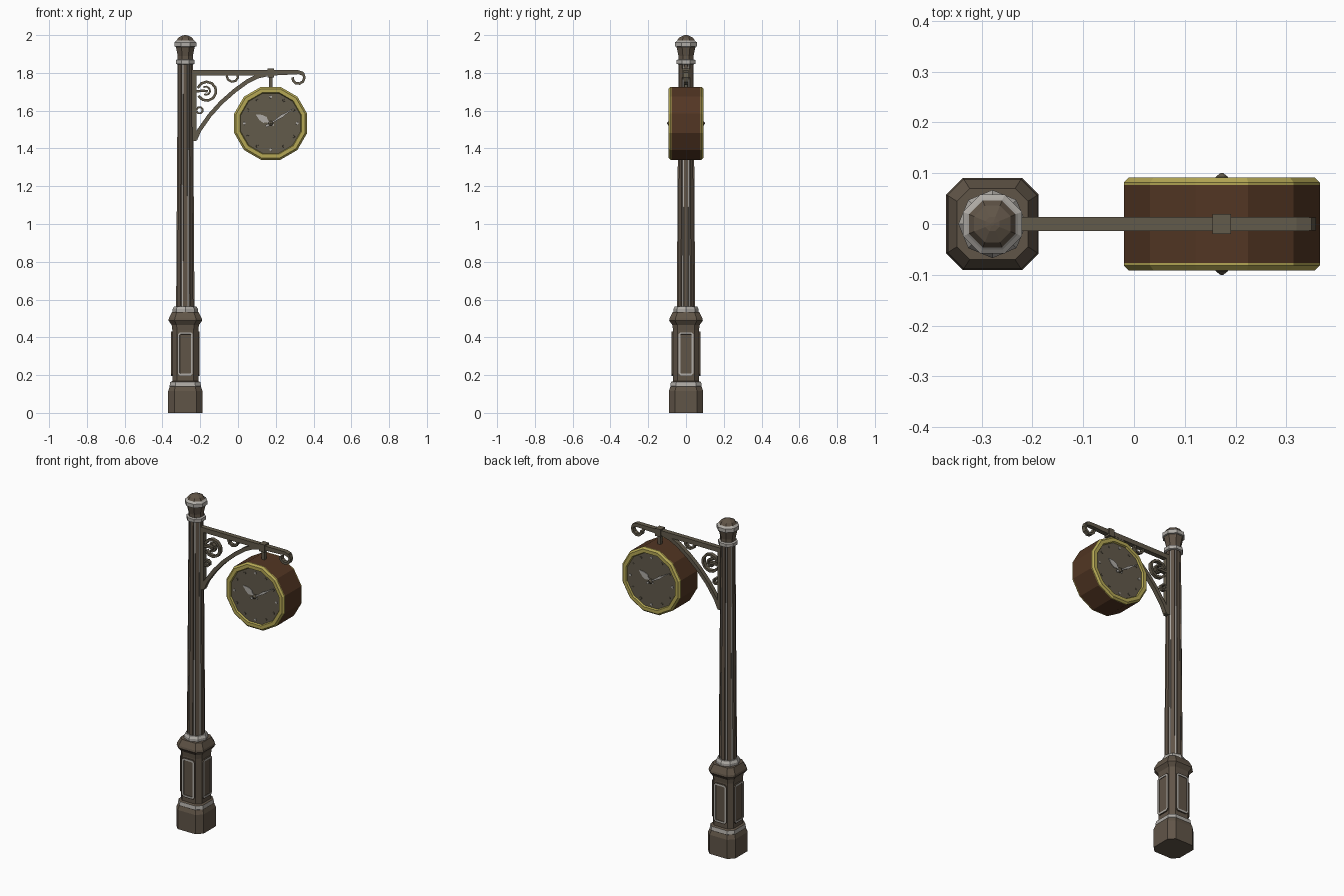
import bpy, bmesh
from math import sin, cos, pi, radians
from mathutils import Matrix, Vector

if "Cube" in bpy.data.objects:
    bpy.data.objects.remove(bpy.data.objects["Cube"])


def material(name, rgb):
    m = bpy.data.materials.new(name)
    m.diffuse_color = (*rgb, 1)
    m.use_nodes = True
    m.node_tree.nodes["Principled BSDF"].inputs["Base Color"].default_value = m.diffuse_color
    return m


IRON = material("dark iron", (0.118, 0.090, 0.064))
GREY = material("pale grey trim", (0.43, 0.41, 0.38))
BRASS = material("brass", (0.46, 0.39, 0.09))
WOOD = material("brown case", (0.085, 0.037, 0.017))
FACE = material("bracket and dial bronze", (0.122, 0.103, 0.070))
PX = -0.279                     # post axis
CLOCK = Vector((0.173, 0, 1.533))


def finish(name, bm, mats, matrix=None):
    bmesh.ops.recalc_face_normals(bm, faces=bm.faces)
    if matrix:
        bm.transform(matrix)
    me = bpy.data.meshes.new(name)
    bm.to_mesh(me)
    bm.free()
    for m in mats:
        me.materials.append(m)
    ob = bpy.data.objects.new(name, me)
    bpy.context.collection.objects.link(ob)
    return ob


def loft(name, rings, mats, rule=lambda band, side: 0, matrix=None, caps=True):
    """Skin a stack of equal-length point rings; rule gives the material slot."""
    bm = bmesh.new()
    vs = [[bm.verts.new(p) for p in ring] for ring in rings]
    n = len(vs[0])
    for b in range(len(vs) - 1):
        for i in range(n):
            j = (i + 1) % n
            f = bm.faces.new((vs[b][i], vs[b][j], vs[b + 1][j], vs[b + 1][i]))
            f.material_index = rule(b, i)
    if caps:
        bm.faces.new(vs[0])
        bm.faces.new(vs[-1]).material_index = rule(len(vs) - 2, 0)
    return finish(name, bm, mats, matrix)


def ngon(apothem, z, n):
    r = apothem / cos(pi / n)
    return [(r * cos(2 * pi * (i + .5) / n), r * sin(2 * pi * (i + .5) / n), z) for i in range(n)]


def cut_square(h, z, c=0.36):
    k = h * (1 - c)
    return [(h, -k, z), (h, k, z), (k, h, z), (-k, h, z), (-h, k, z), (-h, -k, z), (-k, -h, z), (k, -h, z)]


def box(name, lo, hi, mat):
    x0, y0, z0 = lo
    x1, y1, z1 = hi
    return loft(name, [[(x0, y0, z), (x1, y0, z), (x1, y1, z), (x0, y1, z)] for z in (z0, z1)], [mat])


def ribbon(name, pts, width, depth, mat=FACE):
    """Flat bar following a path in the xz plane."""
    rings = []
    for i, p in enumerate(pts):
        a, b = Vector(pts[max(i - 1, 0)]), Vector(pts[min(i + 1, len(pts) - 1)])
        t = (b - a).normalized()
        nx, nz = -t.y * width / 2, t.x * width / 2
        rings.append([(p[0] + s * nx, y, p[1] + s * nz)
                      for s, y in ((1, -depth), (1, depth), (-1, depth), (-1, -depth))])
    return loft(name, rings, [mat])


def arc(cx, cz, r0, r1, a0, a1, n):
    return [(cx + (r0 + (r1 - r0) * i / n) * cos(radians(a0 + (a1 - a0) * i / n)),
             cz + (r0 + (r1 - r0) * i / n) * sin(radians(a0 + (a1 - a0) * i / n))) for i in range(n + 1)]


POST = Matrix.Translation((PX, 0, 0))

# Pedestal with pale moulding rings
prof = [(.091, 0), (.091, .115), (.082, .14), (.083, .142), (.080, .163), (.069, .168), (.069, .44),
        (.072, .465), (.089, .488), (.087, .50), (.070, .535)]
loft("pedestal", [cut_square(h, z) for h, z in prof], [IRON, GREY],
     lambda b, i: 1 if b in (2, 3) else 0, POST)
loft("shaft_foot_ring", [ngon(h, z, 8) for h, z in ((.062, .533), (.062, .55), (.054, .564))], [GREY],
     matrix=POST @ Matrix.Rotation(pi / 8, 4, 'Z'))

# Framed panels on the four pedestal sides
for k in range(4):
    bm = bmesh.new()
    w, z0, z1, c = .043, .195, .43, .012
    outline = [(-w, z0 + c), (-w + c, z0), (w - c, z0), (w, z0 + c), (w, z1 - c), (w - c, z1), (-w + c, z1), (-w, z1 - c)]
    f = bm.faces.new([bm.verts.new((x, -.066, z)) for x, z in outline])
    top = bmesh.ops.extrude_face_region(bm, geom=[f])
    bmesh.ops.translate(bm, vec=(0, -.010, 0), verts=[v for v in top['geom'] if isinstance(v, bmesh.types.BMVert)])
    front = [g for g in top['geom'] if isinstance(g, bmesh.types.BMFace)]
    bmesh.ops.inset_region(bm, faces=front, thickness=.004)
    rim = bmesh.ops.inset_region(bm, faces=front, thickness=.010)['faces']
    for g in rim:
        g.material_index = 1
    bmesh.ops.inset_region(bm, faces=front, thickness=.001, depth=-.003)
    finish(f"pedestal_panel_{k + 1}", bm, [IRON, GREY], POST @ Matrix.Rotation(k * pi / 2, 4, 'Z'))


# Fluted shaft: eight dark ribs with pale grooves between
def fluted(r, z):
    ring = []
    for k in range(8):
        for da, s in ((-13, 1), (13, 1), (17, .88), (28, .88)):
            a = radians(45 * k + da)
            ring.append((r * s * cos(a), r * s * sin(a), z))
    return ring


loft("fluted_shaft", [fluted(.050, .55), fluted(.041, 1.86)], [IRON, GREY],
     lambda b, i: 1 if i % 4 == 2 else 0, POST)

# Collar and finial
cap = [(.041, 1.845), (.050, 1.848), (.050, 1.868), (.040, 1.872), (.040, 1.89), (.050, 1.938),
       (.058, 1.940), (.058, 1.962), (.050, 1.968), (.046, 1.972), (.036, 1.987), (.014, 1.998), (.003, 2.0)]
loft("finial", [ngon(r, z, 8) for r, z in cap], [IRON, GREY],
     lambda b, i: 1 if b in (0, 1, 2, 5, 6, 7, 8) else 0, POST)

# Bracket: wall strap, arm with curled tip, arched brace and scrolls
box("bracket_strap", (-.242, -.014, 1.44), (-.219, .014, 1.812), FACE)
loft("bracket_arm", [[(x, -.014, z0), (x, .014, z0), (x, .014, z1), (x, -.014, z1)]
                     for x, z0, z1 in ((-.24, 1.786, 1.814), (.18, 1.786, 1.814), (.32, 1.793, 1.814),
                                       (.345, 1.785, 1.806))], [FACE])
ribbon("arm_curl", [(.325, 1.803)] + arc(.317, 1.774, .036, .028, 40, -185, 6), .014, .013)
ribbon("arched_brace", [(-.226, 1.45), (-.205, 1.497), (-.15, 1.575), (-.09, 1.642), (-.02, 1.704),
                        (.05, 1.755), (.10, 1.78), (.15, 1.792)], .022, .013)
ribbon("large_scroll", arc(-.166, 1.703, .050, .050, 160, -150, 9), .014, .011)
ribbon("large_scroll_tongue", [(-.222, 1.703), (-.185, 1.705), (-.160, 1.703)], .013, .011)
ribbon("large_scroll_tip", arc(-.170, 1.703, .026, .018, 120, -120, 6), .010, .011)
ribbon("small_scroll", arc(-.203, 1.602, .017, .017, 170, -170, 7), .010, .011)
ribbon("arm_scroll", arc(-.028, 1.783, .032, .028, 175, 385, 5), .012, .011)

# Clock hanger
box("hanger_collar", (.155, -.020, 1.776), (.191, .020, 1.822), FACE)
box("hanger_rod", (.164, -.009, 1.715), (.182, .009, 1.78), FACE)

# Twelve-sided clock case with a brass rim on both sides
AT = Matrix.Translation(CLOCK)
TURN = Matrix.Rotation(pi / 2, 4, 'X')      # local z points to the front
loft("clock_case", [ngon(.193, z, 12) for z in (-.077, .077)], [WOOD], matrix=AT @ TURN)
rim = [(.193, .077), (.193, .082), (.183, .092), (.163, .092), (.158, .080)]


def blade(name, angle, outline, z, m):
    """Flat clock hand: outline is (along, half width), angle from local x."""
    pts = [(a, w) for a, w in outline] + [(a, -w) for a, w in reversed(outline)]
    rot = Matrix.Rotation(radians(angle), 4, 'Z')
    loft(name, [[(a, w, h) for a, w in pts] for h in (z, z + .003)], [GREY], matrix=m @ rot)


for side, spin in (("front", 0), ("back", pi)):
    m = AT @ Matrix.Rotation(spin, 4, 'Z') @ TURN
    loft(side + "_brass_rim", [ngon(r, z, 12) for r, z in rim], [BRASS], matrix=m, caps=False)
    loft(side + "_dial", [ngon(.162, z, 12) for z in (.076, .082)], [FACE], matrix=m)
    blade(side + "_hour_hand", 149, [(-.02, .004), (.02, .006), (.035, .018), (.06, .016), (.09, .002)], .085, m)
    blade(side + "_minute_hand", 33, [(-.03, .007), (.03, .004), (.07, .008), (.10, .004), (.148, .002)], .089, m)
    loft(side + "_hub", [ngon(r, z, 8) for r, z in ((.012, .08), (.012, .093), (.003, .100))], [FACE], matrix=m)
    for h in range(12):
        a = h * pi / 6
        spot = Matrix.Translation((.140 * cos(a), .140 * sin(a), 0))
        loft(f"{side}_hour_stud_{h + 1}", [ngon(r, z, 6) for r, z in ((.007, .08), (.006, .085))],
             [GREY if h % 3 == 0 else FACE], matrix=m @ spot)
